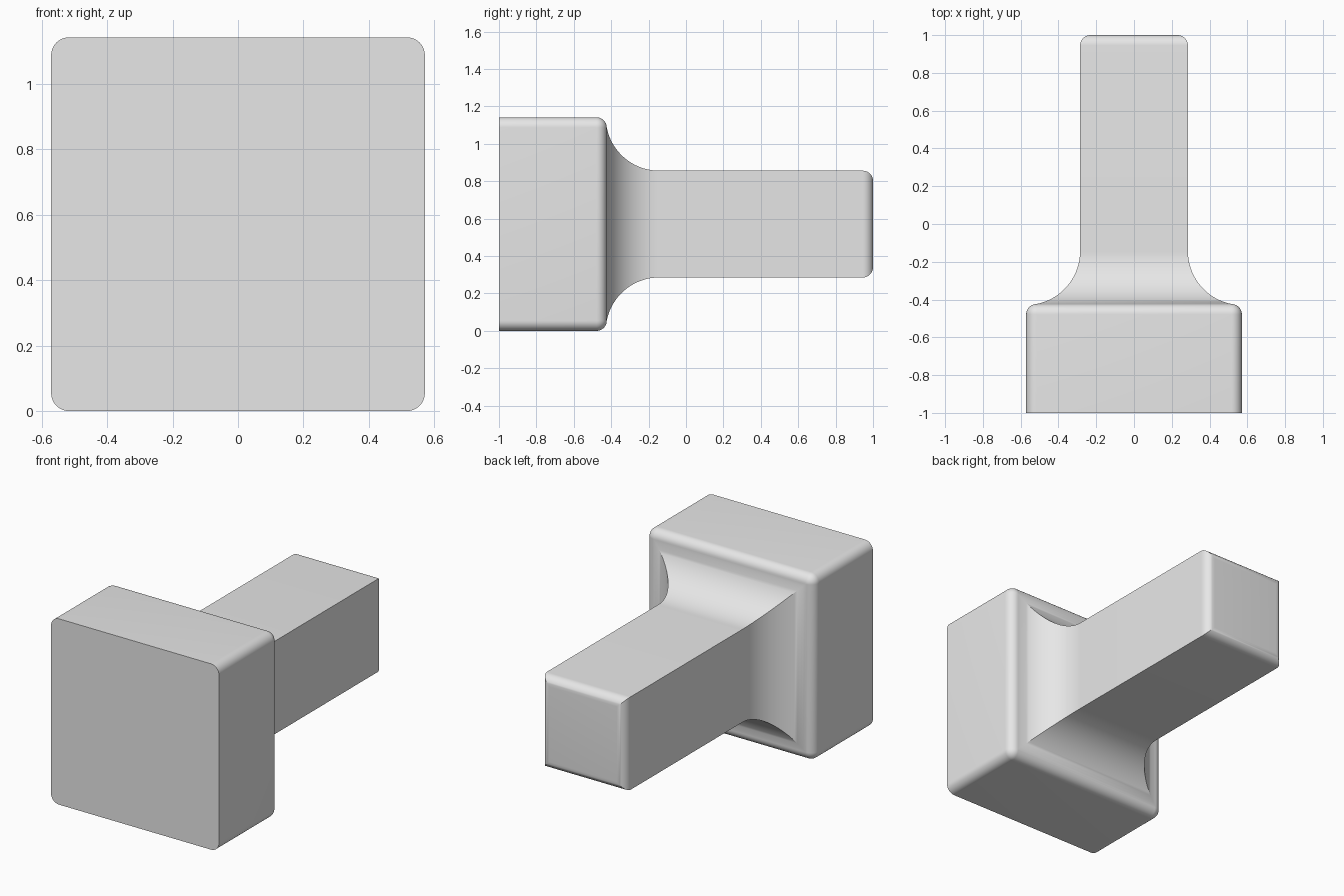
import bpy, bmesh
from math import sin, cos, pi, sqrt

cube = bpy.data.objects.get("Cube")
if cube:
    bpy.data.objects.remove(cube, do_unlink=True)

HEAD = 0.571      # half width of the head
SHAFT = HEAD / 2  # half width of the shaft
ROUND = 0.055     # radius of the rounded edges
STEPS = 10

# One plain grey for the whole solid
grey = bpy.data.materials.new("plain grey")
grey.use_nodes = True
colour = (0.8, 0.8, 0.8, 1)
grey.diffuse_color = colour
grey.node_tree.nodes["Principled BSDF"].inputs["Base Color"].default_value = colour


def ring(bm, y, half, corner):
    """Square section across y, with rounded corners."""
    verts = []
    for quarter in range(4):
        for i in range(STEPS + 1):
            a = (quarter + i / STEPS) * pi / 2
            sx = 1 if quarter in (0, 3) else -1
            sz = 1 if quarter < 2 else -1
            x = sx * (half - corner) + corner * cos(a)
            z = sz * (half - corner) + corner * sin(a)
            verts.append(bm.verts.new((x, y, z + HEAD)))
    return verts


# Sections from the front to the back: (y, half width, corner radius)
sections = [(-1, HEAD, ROUND)]

# Rounded back rim of the head, running into the concave neck
neck_end = -1 + 1.5 * HEAD
neck_start = neck_end - sqrt(SHAFT ** 2 - ROUND ** 2)
for i in range(STEPS + 1):
    a = i / STEPS * pi / 2
    sections.append((neck_start - ROUND + ROUND * sin(a),
                     HEAD - ROUND + ROUND * cos(a), ROUND * cos(a)))

# Concave neck with sharp mitred corners
for i in range(1, 25):
    y = HEAD - ROUND + (SHAFT - HEAD + ROUND) * (1 - cos(i / 24 * pi / 2))
    # Step evenly in angle around the neck arc
    a0 = ROUND / SHAFT
    a = a0 + (pi / 2 - a0) * i / 24
    sections.append((neck_end - SHAFT * cos(a), HEAD - SHAFT * sin(a), 0))

# Straight shaft and its rounded end rim
for i in range(STEPS + 1):
    a = i / STEPS * pi / 2
    sections.append((1 - ROUND + ROUND * sin(a),
                     SHAFT - ROUND + ROUND * cos(a), 0))

# Skin the sections, close both ends and merge the sharp corners
bm = bmesh.new()
rings = [ring(bm, *s) for s in sections]
for r, s in zip(rings, rings[1:]):
    for i in range(len(r)):
        j = (i + 1) % len(r)
        bm.faces.new((r[i], r[j], s[j], s[i]))
bm.faces.new(rings[0])
bm.faces.new(rings[-1])
bmesh.ops.remove_doubles(bm, verts=bm.verts, dist=0.0001)
bmesh.ops.recalc_face_normals(bm, faces=bm.faces)
mesh = bpy.data.meshes.new("square_head_and_shaft")
bm.to_mesh(mesh)
bm.free()
mesh.materials.append(grey)
knob = bpy.data.objects.new("square_head_and_shaft", mesh)
bpy.context.collection.objects.link(knob)

# Smooth rounds, crisp mitres
for o in bpy.context.selected_objects:
    o.select_set(False)
knob.select_set(True)
bpy.context.view_layer.objects.active = knob
bpy.ops.object.shade_smooth_by_angle(angle=pi / 6)
